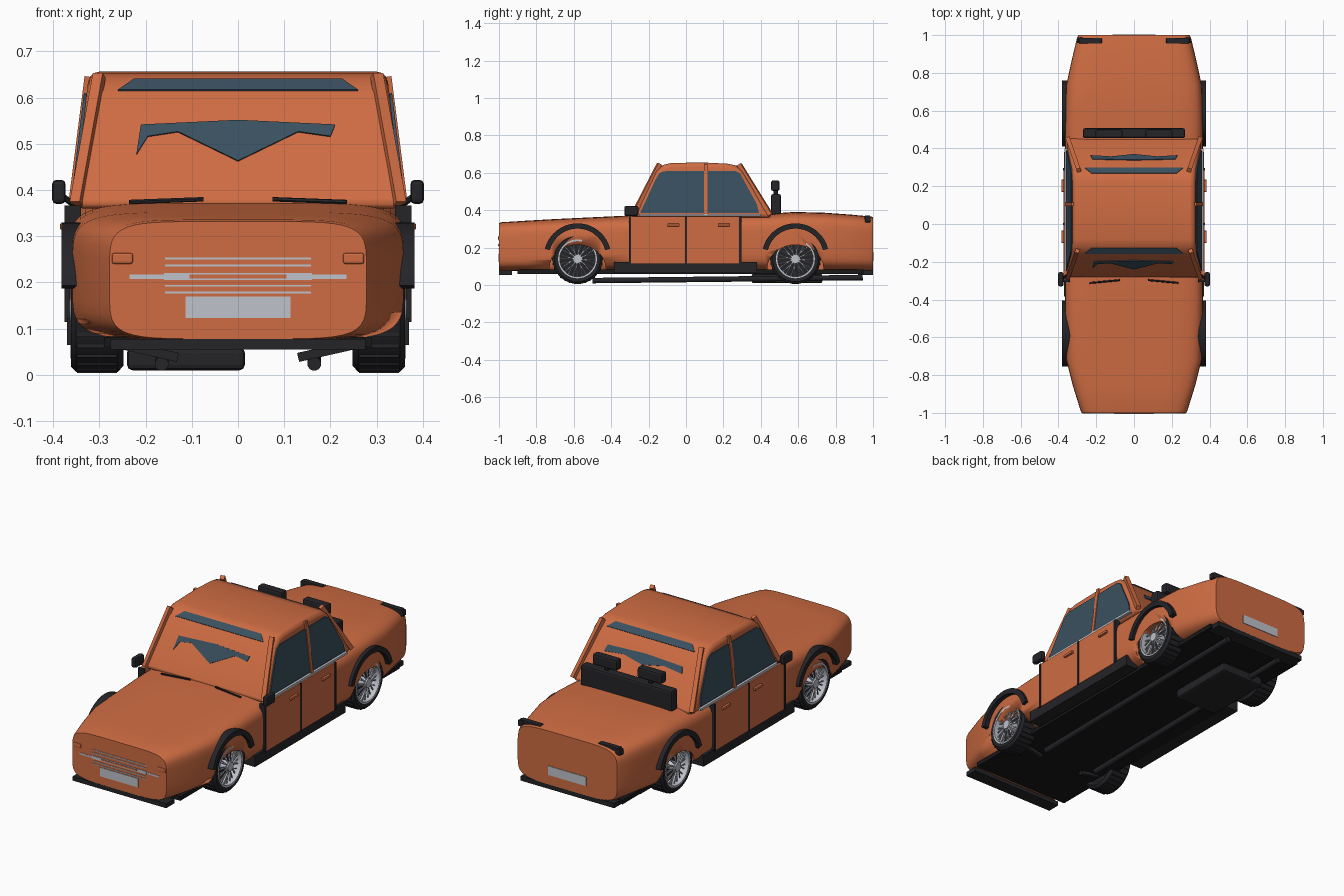
import bpy, bmesh, math
from mathutils import Vector, Matrix

if "Cube" in bpy.data.objects:
    bpy.data.objects.remove(bpy.data.objects["Cube"])


def material(name, r, g, b):
    m = bpy.data.materials.new(name)
    m.use_nodes = True
    m.diffuse_color = (r, g, b, 1)
    bsdf = m.node_tree.nodes["Principled BSDF"]
    bsdf.inputs["Base Color"].default_value = (r, g, b, 1)
    bsdf.inputs["Roughness"].default_value = 0.6
    return m


ORANGE = material("orange paint", 0.62, 0.15, 0.055)
GLASS = material("blue glass", 0.042, 0.08, 0.115)
BLACK = material("black trim", 0.018, 0.018, 0.022)
FLOOR = material("underbody black", 0.009, 0.009, 0.01)
SILVER = material("silver", 0.52, 0.54, 0.6)


def finish(name, bm, mat, smooth=False):
    bmesh.ops.recalc_face_normals(bm, faces=bm.faces)
    me = bpy.data.meshes.new(name)
    bm.to_mesh(me)
    bm.free()
    ob = bpy.data.objects.new(name, me)
    bpy.context.collection.objects.link(ob)
    me.materials.append(mat)
    if smooth:
        activate(ob)
        bpy.ops.object.shade_smooth_by_angle(angle=math.radians(35))
    return ob


def activate(ob):
    bpy.ops.object.select_all(action="DESELECT")
    ob.select_set(True)
    bpy.context.view_layer.objects.active = ob


def box(name, lo, hi, mat, bevel=0.0):
    bm = bmesh.new()
    lo, hi = Vector(lo), Vector(hi)
    size = [abs(c) for c in hi - lo]
    bmesh.ops.create_cube(bm, size=1, matrix=Matrix.Translation((lo + hi) / 2) @ Matrix.Diagonal((*size, 1)))
    if bevel:
        bmesh.ops.bevel(bm, geom=bm.edges[:], offset=bevel, segments=2, affect="EDGES", profile=0.5)
    return finish(name, bm, mat)


def rod(name, a, b, radius, mat, sides=12):
    """Straight bar between two points; four sides give a square post."""
    a, b = Vector(a), Vector(b)
    bm = bmesh.new()
    turn = (b - a).to_track_quat("Z", "Y").to_matrix().to_4x4()
    spin = Matrix.Rotation(math.pi / 4, 4, "Z")
    bmesh.ops.create_cone(bm, cap_ends=True, segments=sides, radius1=radius, radius2=radius,
                          depth=(b - a).length, matrix=Matrix.Translation((a + b) / 2) @ turn @ spin)
    return finish(name, bm, mat, sides > 6)


def plate(name, pts, mat, thick=0.008):
    bm = bmesh.new()
    bm.faces.new([bm.verts.new(p) for p in pts])
    ob = finish(name, bm, mat)
    mod = ob.modifiers.new("thickness", "SOLIDIFY")
    mod.thickness, mod.offset = thick, 0
    return ob


def loft(name, rings, mat, smooth=True, closed=False):
    """Skin matching rings; closed joins last to first, otherwise ends are capped."""
    bm = bmesh.new()
    rows = [[bm.verts.new(p) for p in ring] for ring in rings]
    n = len(rows[0])
    pairs = list(zip(rows, rows[1:])) + ([(rows[-1], rows[0])] if closed else [])
    for r, t in pairs:
        for i in range(n):
            j = (i + 1) % n
            bm.faces.new((r[i], r[j], t[j], t[i]))
    if not closed:
        bm.faces.new(rows[0])
        bm.faces.new(rows[-1])
    return finish(name, bm, mat, smooth)


# Lower body: rounded sections along the length (y, half width, bottom, top)
def section(y, w, zb, zt, n=48, power=0.36):
    ring = []
    for i in range(n):
        a = 2 * math.pi * (i + 0.5) / n
        c, s = math.cos(a), math.sin(a)
        ring.append((math.copysign(abs(c) ** power, c) * w, y,
                     (zb + zt) / 2 + math.copysign(abs(s) ** power, s) * (zt - zb) / 2))
    return ring


stations = [(-1, .278, .078, .332), (-.985, .284, .075, .336), (-.86, .323, .075, .344), (-.72, .358, .075, .352),
            (-.45, .365, .075, .365), (-.3, .365, .075, .372), (.42, .365, .075, .38), (.58, .365, .075, .391),
            (.74, .358, .075, .387), (.88, .327, .075, .377), (.985, .302, .075, .367), (1, .294, .078, .364)]
body = loft("body", [section(*s) for s in stations], ORANGE)

# Wheel openings
WHEELS = (-.58, .585)
for y in WHEELS:
    for s in (1, -1):
        cutter = loft("cutter", [[(s * x, y + .15 * math.cos(math.tau * i / 32), .09 + .125 * math.sin(math.tau * i / 32))
                                  for i in range(32)] for x in (.22, .5)], ORANGE)
        cutter.hide_render = True
        activate(body)
        mod = body.modifiers.new("opening", "BOOLEAN")
        mod.operation, mod.object, mod.solver = "DIFFERENCE", cutter, "EXACT"
        bpy.ops.object.modifier_apply(modifier=mod.name)
        bpy.data.objects.remove(cutter)

# Cabin: side profile given width that narrows with height
def half_width(z):
    return .356 - .12 * (z - .37)


profile = [(-.29, .36), (-.16, .61), (-.12, .643), (-.08, .652), (.08, .656),
           (.22, .649), (.265, .64), (.3, .61), (.46, .36)]
cabin = loft("cabin", [[(s * half_width(z), y, z) for y, z in profile] for s in (-1, 1)], ORANGE)
mod = cabin.modifiers.new("rounded edges", "BEVEL")
mod.width, mod.segments, mod.angle_limit = .022, 3, math.radians(40)


# Glass showing through the front and rear screens
def on_screen(x, z, front):
    if front:
        y = -.285 + (z - .37) * .52 if z < .61 else -.16 + (z - .61) * 1.21
    else:
        y = .454 - (z - .37) * .64 if z < .61 else .3 - (z - .61) * 1.17
    return (x, y, z)


strip = [(-.26, .614), (.26, .614), (.225, .638), (-.225, .638)]
wedge = [(-.22, .475), (-.195, .515), (-.13, .525), (0, .462), (.13, .525), (.2, .515), (.21, .54), (0, .55), (-.21, .54)]
rear_wedge = [(-.23, .515), (-.12, .525), (0, .505), (.12, .525), (.23, .515), (.22, .545), (0, .553), (-.22, .545)]
for front, low in ((True, wedge), (False, rear_wedge)):
    label = "front" if front else "rear"
    plate(label + "_upper_glass", [on_screen(x, z, front) for x, z in strip], GLASS)
    plate(label + "_lower_glass", [on_screen(x, z, front) for x, z in low], GLASS)

# Nose: grille bars, plate, lamps, bumper
for z in (.252, .237, .193, .178):
    box("grille_bar", (-.158, -1.003, z - .002), (.158, -.99, z + .002), SILVER)
box("grille_centre_bar", (-.235, -1.002, .208), (.235, -.99, .217), SILVER)
box("grille_centre_panel", (-.16, -1.003, .205), (.16, -.99, .221), SILVER)
box("grille_centre_inset", (-.105, -1.005, .209), (.105, -.99, .217), ORANGE)
box("front_number_plate", (-.113, -1.003, .123), (.113, -.99, .17), SILVER)
box("rear_number_plate", (-.113, .99, .13), (.113, 1.003, .178), SILVER)
box("front_bumper", (-.276, -1, .055), (.276, -.93, .078), BLACK)
box("rear_bumper", (-.276, .92, .055), (.276, 1, .08), BLACK)

# Underside: floor, tank
box("floor", (-.29, -.9, .06), (.29, .95, .082), FLOOR)
box("tank", (-.24, .35, .01), (.015, .73, .06), BLACK, .012)

# Rear deck bench with two pads
box("deck_bench", (-.27, .455, .375), (.27, .507, .487), BLACK, .01)

# Paired parts on both sides
for s in (1, -1):
    side = "left" if s > 0 else "right"

    def sbox(name, lo, hi, mat, bevel=0.0):
        return box(side + "_" + name, (s * lo[0], *lo[1:]), (s * hi[0], *hi[1:]), mat, bevel)

    def srod(name, a, b, r, mat, sides=12):
        return rod(side + "_" + name, (s * a[0], *a[1:]), (s * b[0], *b[1:]), r, mat, sides)

    # Side windows and pillars
    window = [(-.245, .385), (-.165, .56), (-.145, .595), (-.12, .608), (.265, .61), (.29, .595), (.38, .43), (.39, .385)]
    plate(side + "_side_window", [(s * (half_width(z) + .002), y, z) for y, z in window], GLASS)
    srod("front_pillar", (.35, -.285, .37), (.3, -.142, .648), .016, ORANGE, 4)
    srod("middle_pillar", (.357, .105, .37), (.322, .105, .645), .014, ORANGE, 4)
    srod("rear_pillar", (.35, .452, .375), (.292, .285, .645), .016, ORANGE, 4)
    sbox("chrome_strip", (.35, -.25, .368), (.367, .4, .38), SILVER)

    # Doors, seams, handles, sill
    for y0, y1, hy in ((-.295, -.005, -.1), (.005, .285, .17)):
        sbox("door", (.34, y0, .115), (.373, y1, .367), ORANGE, .003)
        sbox("door_handle", (.37, hy, .314), (.385, hy + .065, .328), ORANGE, .003)
    for y in (-.3, 0, .29):
        sbox("door_seam", (.34, y - .006, .115), (.375, y + .006, .367), BLACK)
    sbox("sill", (.3, -.385, .065), (.37, .38, .123), BLACK)

    # Mirror, wiper, lamps, deck pad
    sbox("mirror", (.373, -.33, .37), (.402, -.255, .422), BLACK, .009)
    srod("mirror_arm", (.35, -.27, .365), (.385, -.29, .39), .007, BLACK, 8)
    srod("wiper", (.075, -.297, .38), (.235, -.312, .374), .005, BLACK, 6)
    sbox("indicator", (.227, -1.004, .24), (.273, -.98, .264), ORANGE, .005)
    sbox("tail_lamp", (.17, .955, .352), (.293, .985, .372), BLACK, .004)
    sbox("tail_lamp_side", (.27, .957, .335), (.303, .987, .367), BLACK, .004)
    sbox("deck_pad", (.06, .455, .503), (.205, .5, .56), BLACK, .01)
    srod("deck_pad_post", (.13, .48, .48), (.13, .48, .51), .012, BLACK, 8)

    # Exhaust and suspension arms
    srod("exhaust_pipe", (.165, -.5, .024), (.165, .945, .04), .015, BLACK)
    srod("suspension_arm", (.13, -.58, .038), (.25, -.58, .065), .014, BLACK, 4)

    for end, y in zip(("front", "rear"), WHEELS):
        # Arch trim
        rings = []
        for i in range(21):
            a = math.radians(14 + 152 * i / 20)
            rings.append([(s * x, y + r * math.cos(a), .15 + r * math.sin(a))
                          for x, r in ((.34, .152), (.382, .152), (.382, .18), (.34, .18))])
        loft(f"{end}_{side}_arch_trim", rings, BLACK)

        # Wheel: turned tyre and rim, hub and wire spokes
        def turned(name, prof, mat, n=36):
            return loft(f"{end}_{side}_{name}", [[(s * x, y + r * math.cos(math.tau * k / n), .14 + r * math.sin(math.tau * k / n))
                        for x, r in prof] for k in range(n)], mat, closed=True)

        turned("tyre", [(.255, .1), (.248, .12), (.26, .134), (.35, .134), (.361, .122), (.359, .102)], BLACK)
        turned("rim", [(.29, .094), (.29, .104), (.362, .104), (.362, .095)], SILVER)
        rod(f"{end}_{side}_wheel_back", (s * .26, y, .14), (s * .3, y, .14), .1, BLACK, 24)
        rod(f"{end}_{side}_hub", (s * .29, y, .14), (s * .364, y, .14), .024, SILVER, 16)
        for k in range(24):
            a = math.tau * k / 24
            b = a + (.25 if k % 2 else -.25)
            rod(f"{end}_{side}_spoke", (s * .355, y + .02 * math.cos(a), .14 + .02 * math.sin(a)),
                (s * .338, y + .098 * math.cos(b), .14 + .098 * math.sin(b)), .0035, SILVER, 4)
        # Tread blocks
        for k in range(30):
            a = math.tau * k / 30
            c, d = math.cos(a), math.sin(a)
            rod(f"{end}_{side}_tread", (s * .262, y + .131 * c, .14 + .131 * d),
                (s * .348, y + .131 * c, .14 + .131 * d), .007, BLACK, 4)
